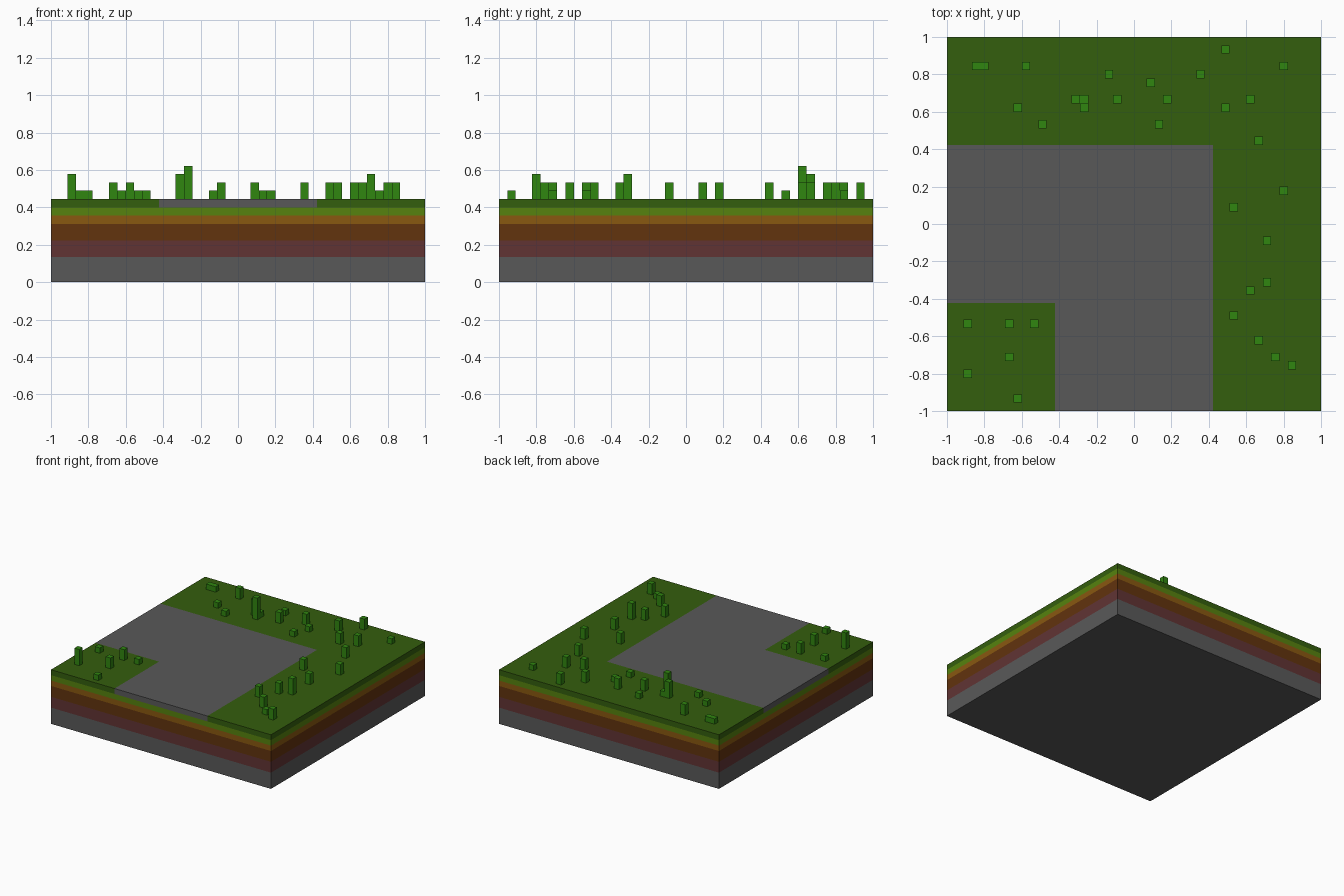
import bpy
import bmesh
from mathutils import Matrix, Vector

cube = bpy.data.objects.get("Cube")
if cube:
    bpy.data.objects.remove(cube, do_unlink=True)

U = 2 / 45            # one block; the slab is 45 x 45 x 10 blocks
ROAD = 9.5 * U        # half width of the road


def material(name, rgb):
    """Flat material from 0-255 sRGB values."""
    lin = [c / 255 / 12.92 if c < 11 else ((c / 255 + 0.055) / 1.055) ** 2.4 for c in rgb]
    m = bpy.data.materials.new(name)
    m.use_nodes = True
    m.diffuse_color = (*lin, 1)
    m.node_tree.nodes["Principled BSDF"].inputs["Base Color"].default_value = (*lin, 1)
    return m


def finish(name, bm, mats):
    mesh = bpy.data.meshes.new(name)
    bm.to_mesh(mesh)
    bm.free()
    for m in mats:
        mesh.materials.append(m)
    ob = bpy.data.objects.new(name, mesh)
    bpy.context.collection.objects.link(ob)
    return ob


def box(bm, centre, size):
    mat = Matrix.Translation(centre) @ Matrix.Diagonal((*size, 1))
    return bmesh.ops.create_cube(bm, size=1, matrix=mat)["verts"]


stone = material("stone grey", (89, 89, 89))
clay = material("red clay", (97, 52, 52))
soil = material("brown soil", (98, 51, 13))
sand = material("ochre earth", (137, 88, 16))
turf = material("light turf", (86, 130, 14))
lawn = material("dark lawn", (52, 94, 13))
blade = material("grass green", (48, 134, 16))

# Ground slab: cut into strata, then the top layer cut along the road edges
layer_tops = [3, 5, 7, 8, 9, 10]
bm = bmesh.new()
box(bm, (0, 0, 5 * U), (2, 2, 10 * U))


def cut(faces, point, normal):
    geom = set(faces)
    for f in faces:
        geom.update(f.edges)
        geom.update(f.verts)
    bmesh.ops.bisect_plane(bm, geom=list(geom), plane_co=point, plane_no=normal)


for top in layer_tops[:-1]:
    cut(bm.faces[:], Vector((0, 0, top * U)), Vector((0, 0, 1)))
for axis in (Vector((1, 0, 0)), Vector((0, 1, 0))):
    for side in (-ROAD, ROAD):
        upper = [f for f in bm.faces if f.calc_center_median().z > 9 * U]
        cut(upper, axis * side, axis)

# Colour by height; the curved-corner road joins the front and right edges
for f in bm.faces:
    c = f.calc_center_median()
    f.material_index = next(i for i, t in enumerate(layer_tops) if c.z <= t * U + 1e-4)
    on_road = c.x < ROAD and c.y < ROAD and not (c.x < -ROAD and c.y < -ROAD)
    if c.z > 9 * U + 1e-4 and on_road:
        f.material_index = 0
finish("ground_slab", bm, [stone, clay, soil, sand, turf, lawn])

# Grass tufts: block columns, grouped by height, at (x, y) block positions
tufts = {
    1: [(-19, 19), (-18, 19), (-3, 18), (18, 19), (-14, 14), (-11, 12), (-6, 15),
        (4, 15), (3, 12), (17, -16), (-20, -12), (-12, -12), (-14, -21)],
    2: [(-13, 19), (2, 17), (8, 18), (11, 21), (-2, 15), (11, 14), (14, 15), (15, 10),
        (18, 4), (12, 2), (16, -2), (14, -8), (12, -11), (15, -14), (19, -17),
        (-15, -12), (-15, -16)],
    3: [(-7, 15), (16, -7), (-20, -18)],
    4: [(-6, 14)],
}
bm = bmesh.new()
for height, spots in tufts.items():
    for x, y in spots:
        box(bm, (x * U, y * U, (10 + height / 2) * U), (U, U, height * U))
# Drop the hidden undersides
bm.normal_update()
bmesh.ops.delete(bm, geom=[f for f in bm.faces if f.normal.z < -0.5], context="FACES_ONLY")
finish("grass_tufts", bm, [blade])
